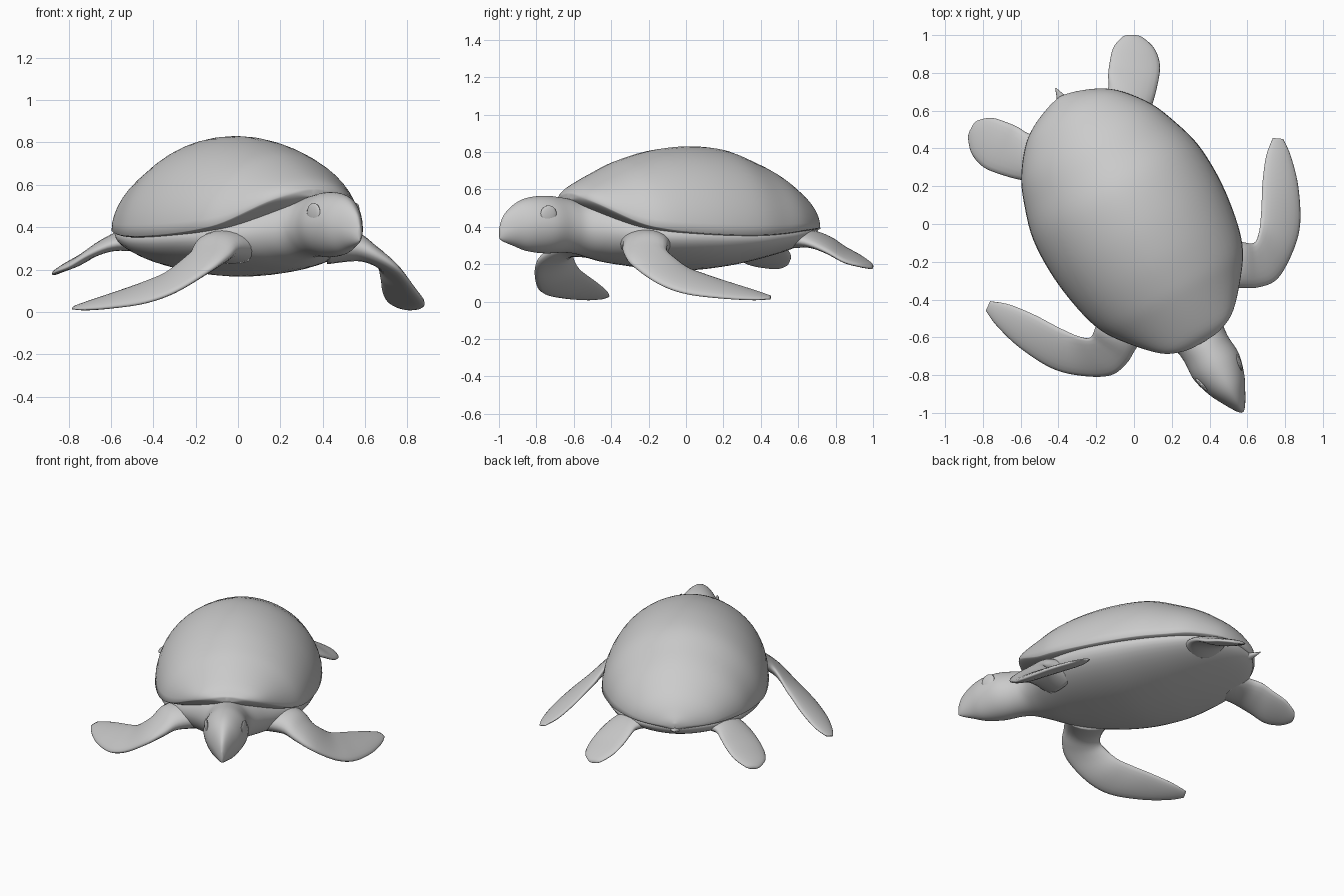
import bpy, bmesh
from math import sin, cos, pi, radians
from mathutils import Vector

if "Cube" in bpy.data.objects:
    bpy.data.objects.remove(bpy.data.objects["Cube"])

TURN = radians(30)   # the turtle is modelled along -y, then turned in plan


def smooth_rings(rings, n=5):
    """Catmull-Rom interpolation between cross-section rings."""
    out = []
    for i in range(len(rings) - 1):
        a, b, c, d = (rings[max(i - 1, 0)], rings[i], rings[i + 1],
                      rings[min(i + 2, len(rings) - 1)])
        for k in range(n):
            t = k / n
            out.append([0.5 * (2 * q + (r - p) * t + (2 * p - 5 * q + 4 * r - s) * t * t
                               + (3 * q - p - 3 * r + s) * t ** 3)
                        for p, q, r, s in zip(a, b, c, d)])
    out.append(rings[-1])
    return out


def finish(name, bm, mirror=False):
    bmesh.ops.recalc_face_normals(bm, faces=bm.faces)
    me = bpy.data.meshes.new(name)
    bm.to_mesh(me)
    bm.free()
    ob = bpy.data.objects.new(name, me)
    bpy.context.collection.objects.link(ob)
    ob.rotation_euler.z = TURN
    for p in me.polygons:
        p.use_smooth = True
    if mirror:
        ob.modifiers.new("mirror", 'MIRROR').use_mirror_merge = False
    return ob


def loft(name, rings, mirror=False):
    bm = bmesh.new()
    rows = [[bm.verts.new(p) for p in r] for r in smooth_rings(rings)]
    n = len(rows[0])
    for a, b in zip(rows, rows[1:]):
        for i in range(n):
            j = (i + 1) % n
            bm.faces.new((a[i], a[j], b[j], b[i]))
    bm.faces.new(rows[0])
    bm.faces.new(rows[-1])
    return finish(name, bm, mirror)


def spow(v, e):
    return (abs(v) ** e) * (1 if v >= 0 else -1)


def section(y, w, top, mid, bottom, power=1.9, n=48):
    """Egg-shaped cross-section with its widest point at height mid."""
    pts = []
    for k in range(n):
        a = 2 * pi * k / n
        s = spow(sin(a), 2 / power)
        z = mid + s * ((top - mid) if s > 0 else (mid - bottom))
        pts.append(Vector((w * spow(cos(a), 2 / power), y, z)))
    return pts


def blade(outer, inner, half, n=20):
    """Flat elliptical section spanning the two edges of a flipper."""
    o, i = Vector(outer), Vector(inner)
    mid, u = (o + i) / 2, (o - i) / 2
    side = Vector((-u.y, u.x, 0))
    up = u.cross(side).normalized()
    if up.z < 0:
        up.negate()
    return [mid + u * cos(2 * pi * k / n) + up * half * sin(2 * pi * k / n) for k in range(n)]


# Domed shell: y, half width, top, rim height
shell = [(-.725, .02, .578, .57), (-.715, .11, .59, .56), (-.66, .225, .635, .52),
         (-.5, .37, .715, .425), (-.375, .445, .765, .39), (-.2, .49, .81, .37),
         (0, .512, .83, .36), (.2, .503, .815, .36), (.37, .455, .755, .37),
         (.51, .395, .69, .385), (.64, .295, .60, .395), (.71, .205, .535, .40),
         (.76, .09, .465, .405), (.78, .01, .425, .41)]
loft("shell", [section(y, w, t, r, r - .025, 1.88) for y, w, t, r in shell])

# Head, neck and belly in one skin: y, half width, top, mid, bottom
body = [(-1.15, .008, .40, .37, .335), (-1.125, .03, .46, .38, .32),
        (-1.06, .068, .52, .40, .297), (-.98, .108, .555, .41, .27),
        (-.87, .138, .566, .41, .258), (-.76, .134, .555, .40, .262),
        (-.68, .15, .54, .39, .255), (-.6, .215, .54, .38, .235),
        (-.5, .315, .52, .36, .212), (-.38, .405, .50, .35, .195),
        (-.2, .468, .48, .345, .175), (0, .492, .45, .34, .167),
        (.2, .48, .45, .34, .187), (.37, .435, .45, .35, .22), (.51, .375, .45, .36, .255),
        (.64, .275, .44, .37, .295), (.72, .16, .43, .38, .33), (.765, .03, .41, .385, .365)]
loft("head_and_body", [section(*s) for s in body])

# Swept front flippers: outer edge, inner edge, half thickness
front = [((.184, -.522, .31), (.334, -.262, .31), .085),
         ((.315, -.574, .305), (.444, -.365, .31), .068),
         ((.404, -.62, .265), (.50, -.404, .265), .05),
         ((.513, -.631, .20), (.547, -.373, .22), .04),
         ((.652, -.55, .10), (.59, -.318, .175), .033),
         ((.762, -.44, .045), (.635, -.251, .145), .028),
         ((.853, -.262, .02), (.699, -.15, .105), .023),
         ((.899, -.103, .012), (.786, -.038, .06), .017),
         ((.909, -.005, .014), (.864, .027, .03), .006)]
loft("front_flippers", [blade(*s) for s in front], True)

# Rear flippers
rear = [((.30, .43, .33), (.15, .62, .35), .055),
        ((.40, .50, .315), (.24, .69, .35), .042),
        ((.48, .58, .27), (.275, .75, .33), .032),
        ((.54, .66, .215), (.312, .80, .29), .026),
        ((.558, .75, .19), (.37, .862, .245), .02),
        ((.535, .83, .18), (.44, .888, .205), .014),
        ((.51, .86, .18), (.475, .882, .19), .006)]
loft("rear_flippers", [blade(*s) for s in rear], True)

# Small pointed tail
tail = [(.68, .06, .40, .37, .33), (.74, .04, .395, .375, .35),
        (.79, .018, .395, .383, .37), (.83, .003, .396, .393, .39)]
loft("tail", [section(*s, n=16) for s in tail])

# Eyes, shallow discs on the head
bm = bmesh.new()
bmesh.ops.create_uvsphere(bm, u_segments=20, v_segments=12, radius=.044)
for v in bm.verts:
    v.co = Vector((.116 + v.co.x * .25 + v.co.y * .2, -.915 + v.co.y, .47 + v.co.z))
finish("eyes", bm, True)
